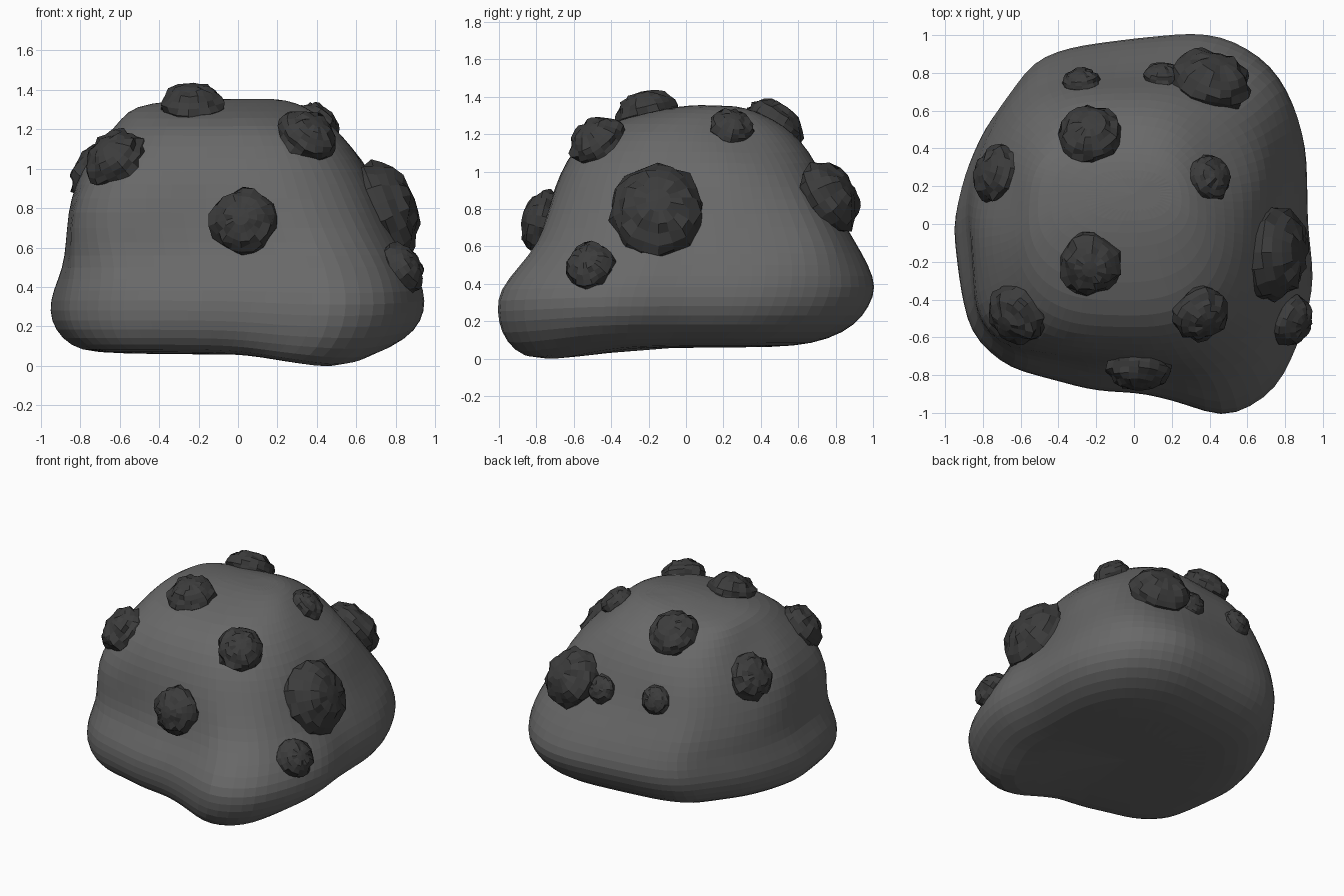
import bpy, bmesh, math, random
from mathutils import Vector, noise
from mathutils.bvhtree import BVHTree

if "Cube" in bpy.data.objects:
    bpy.data.objects.remove(bpy.data.objects["Cube"])

random.seed(4)
SEG = 44

# plan outline of the widest part of the boulder, counter-clockwise from +x
OUTLINE = [(.92, 0), (.91, .4), (.85, .67), (.71, .87), (.5, .99), (.35, 1.02), (0, .985),
           (-.35, .94), (-.53, .88), (-.67, .69), (-.82, .48), (-.92, .22), (-.96, 0),
           (-.92, -.35), (-.87, -.61), (-.7, -.75), (-.45, -.81), (-.2, -.88), (.05, -.885),
           (.28, -.95), (.44, -1.03), (.6, -.98), (.77, -.85), (.89, -.6), (.96, -.34)]
# z, x min, x max, y min, y max, how far the section follows the outline
LEVELS = [(.06, -.4, .4, -.5, .35, 1), (.065, -.74, .64, -.84, .58, 1),
          (.10, -.85, .79, -.93, .76, 1), (.18, -.93, .91, -1, .91, 1),
          (.28, -.96, .96, -1.02, .98, 1), (.38, -.94, .96, -1.01, 1.02, 1),
          (.50, -.89, .92, -.90, .98, .85), (.62, -.88, .86, -.81, .91, .6),
          (.78, -.87, .78, -.75, .815, .4), (.92, -.83, .72, -.70, .755, .2),
          (1.05, -.76, .64, -.64, .70, .1), (1.17, -.67, .54, -.55, .62, 0),
          (1.26, -.60, .44, -.42, .53, 0), (1.32, -.53, .34, -.20, .42, 0),
          (1.35, -.36, .26, -.04, .33, 0), (1.36, -.15, .15, .08, .24, 0)]
# local bulges (+) and dents (-): centre, amount, reach
LUMPS = [((-.72, -.6, .76), .075, .27), ((-.8, -.65, .33), -.025, .2), ((.82, -.1, .8), -.05, .28),
         ((-.75, .35, 1), -.06, .28), ((.42, .33, 1.2), -.05, .2), ((.68, .68, .7), .06, .23),
         ((.8, .72, .33), -.02, .2), ((.02, -.78, .75), .02, .25), ((.85, -.5, .5), -.03, .2)]


def outline_point(a):
    """Where a ray at angle a crosses the outline."""
    d = Vector((math.cos(a), math.sin(a)))
    for p, q in zip(OUTLINE, OUTLINE[1:] + OUTLINE[:1]):
        p, q = Vector(p), Vector(q)
        e = q - p
        den = d.x * e.y - d.y * e.x
        if abs(den) < 1e-9:
            continue
        t = (p.x * e.y - p.y * e.x) / den
        s = (p.x * d.y - p.y * d.x) / den
        if t > 0 and -1e-6 <= s <= 1 + 1e-6:
            return d * t
    return d


def super_point(a, n=2.7):
    c, s = math.cos(a), math.sin(a)
    r = (abs(c) ** n + abs(s) ** n) ** (-1 / n)
    return Vector((c * r, s * r))


def finish(bm, name, mat):
    me = bpy.data.meshes.new(name)
    bm.to_mesh(me)
    bm.free()
    me.materials.append(mat)
    ob = bpy.data.objects.new(name, me)
    bpy.context.collection.objects.link(ob)
    return ob


def colour(name, v):
    mat = bpy.data.materials.new(name)
    mat.diffuse_color = (v, v, v, 1)
    mat.use_nodes = True
    mat.node_tree.nodes["Principled BSDF"].inputs["Base Color"].default_value = mat.diffuse_color
    return mat


stone, coal = colour("grey_stone", .14), colour("dark_coal", .045)

# boulder: lofted sections with gentle lumps and a drooping front right corner
bm = bmesh.new()
rings = []
for z, x0, x1, y0, y1, w in LEVELS:
    ring = []
    for i in range(SEG):
        a = math.tau * i / SEG
        o = outline_point(a)
        p = super_point(a).lerp(Vector((o.x / .955, o.y / 1.01)), w)
        co = Vector(((x0 + x1) / 2 + p.x * (x1 - x0) / 2, (y0 + y1) / 2 + p.y * (y1 - y0) / 2, z))
        grow = .015 * noise.noise(co * 2.6) * (.4 < z < 1.3)
        for c, amount, reach in LUMPS:
            grow += amount * math.exp(-((co - Vector(c)).length / reach) ** 2)
        out = Vector((co.x, co.y, .3 * (z > 1.0))).normalized()
        co += out * grow
        # drooping corner underneath, slight hollow at the back left of the crown
        co.z -= .1 * math.exp(-((co.x - .48) ** 2 + (co.y + .78) ** 2) / .11) * max(0, 1 - z / .5)
        co.z -= .035 * math.exp(-((co.x + .22) ** 2 + (co.y - .45) ** 2) / .08) * (z > 1.0)
        ring.append(bm.verts.new(co))
    rings.append(ring)
for lo, hi in zip(rings, rings[1:]):
    for i in range(SEG):
        j = (i + 1) % SEG
        bm.faces.new((lo[i], lo[j], hi[j], hi[i]))
bm.faces.new(rings[0][::-1])
bm.faces.new(rings[-1])
boulder = finish(bm, "boulder", stone)
sub = boulder.modifiers.new("rounding", 'SUBSURF')
sub.levels = sub.render_levels = 1
tree = BVHTree.FromObject(boulder, bpy.context.evaluated_depsgraph_get())

# coal nodules: position, radius, lift off the surface as a share of the radius
NODULES = [(-.23, -.21, 1.31, .165, 0), (-.23, .48, 1.26, .165, 0), (-.74, .27, .99, .16, -.05),
           (-.63, -.48, 1.06, .165, -.03), (.34, -.46, 1.14, .155, .05), (.39, .24, 1.22, .12, 0),
           (.77, -.15, .80, .255, -.02), (.82, -.51, .49, .135, 0), (.02, -.8, .74, .165, .1),
           (.41, .76, .86, .205, .1), (.15, .78, .85, .1, 0), (-.28, .77, .88, .1, 0)]


def nodule(x, y, z, r, lift):
    """A rough faceted lump seated on the boulder, its pole along the surface normal."""
    spot, normal, _, _ = tree.find_nearest(Vector((x, y, z)))
    bm = bmesh.new()
    bmesh.ops.create_uvsphere(bm, u_segments=18, v_segments=12, radius=1)
    for v in bm.verts:
        pole = abs(v.co.z) > .93
        v.co *= 1 if pole else random.uniform(.9, 1.1)
        v.co.z *= .72
        v.co *= r
    ob = finish(bm, "coal_nodule", coal)
    ob.rotation_euler = normal.to_track_quat('Z', 'Y').to_euler()
    ob.location = spot + normal * r * lift


for n in NODULES:
    nodule(*n)
